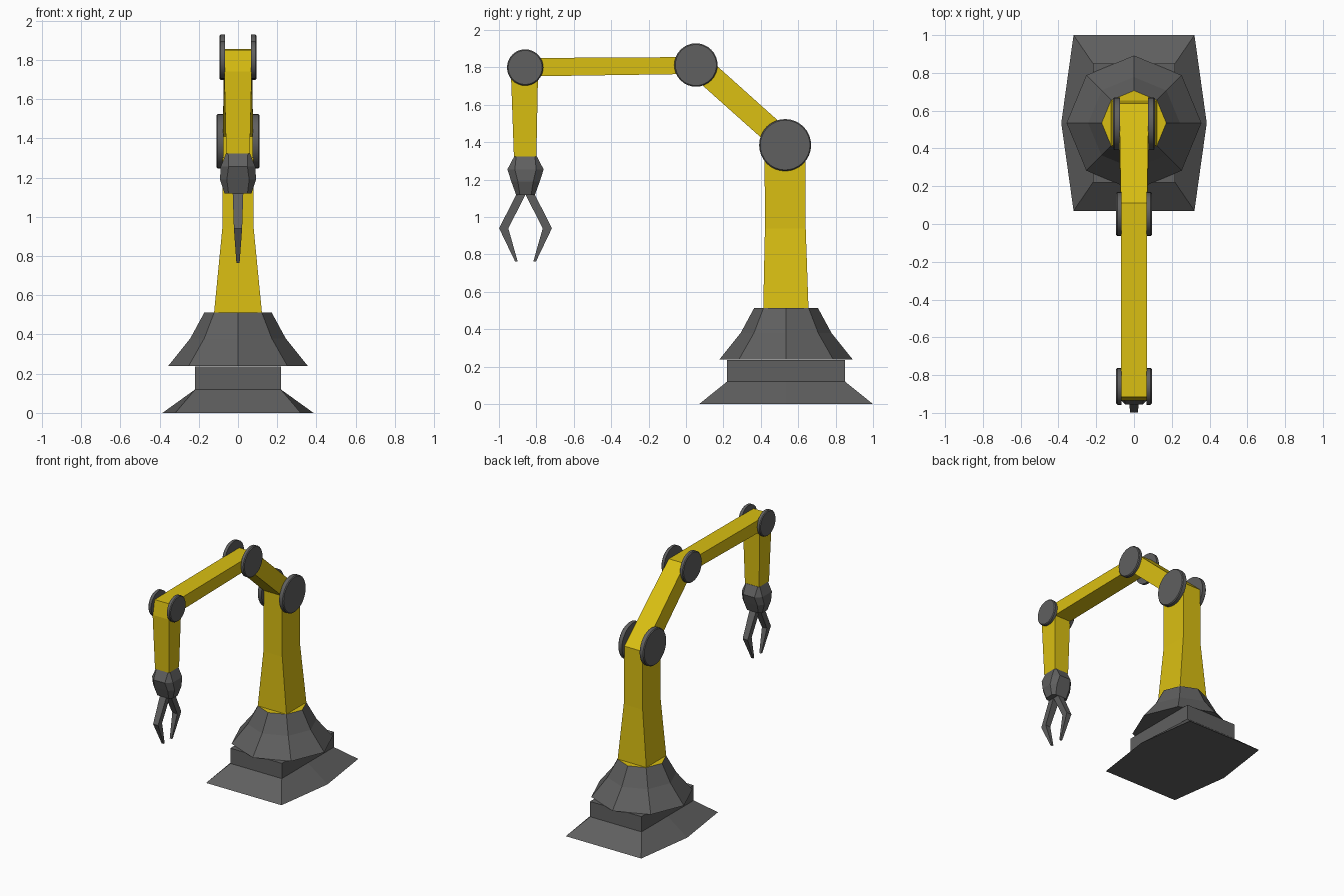
import bpy, bmesh, math

if "Cube" in bpy.data.objects:
    bpy.data.objects.remove(bpy.data.objects["Cube"])


def material(name, rgb):
    m = bpy.data.materials.new(name)
    m.diffuse_color = (*rgb, 1)
    m.use_nodes = True
    m.node_tree.nodes["Principled BSDF"].inputs["Base Color"].default_value = m.diffuse_color
    return m


YELLOW = material("yellow paint", (0.70, 0.52, 0.006))
GREY = material("dark grey metal", (0.115, 0.115, 0.115))


def loft(name, rings, mat):
    """Skin a list of equal-length point rings and cap both ends."""
    bm = bmesh.new()
    vs = [[bm.verts.new(p) for p in r] for r in rings]
    n = len(rings[0])
    for a, b in zip(vs, vs[1:]):
        for i in range(n):
            j = (i + 1) % n
            bm.faces.new((a[i], a[j], b[j], b[i]))
    bm.faces.new(vs[0][::-1])
    bm.faces.new(vs[-1])
    bmesh.ops.recalc_face_normals(bm, faces=bm.faces)
    me = bpy.data.meshes.new(name)
    bm.to_mesh(me)
    bm.free()
    me.materials.append(mat)
    ob = bpy.data.objects.new(name, me)
    bpy.context.collection.objects.link(ob)
    return ob


CY = 0.535    # base centre
GY = -0.858   # gripper centre


# Floor plate: six-sided skirt with a straight block above
def six(corner, mid, hy, z):
    return [(-corner, CY - hy, z), (corner, CY - hy, z), (mid, CY, z),
            (corner, CY + hy, z), (-corner, CY + hy, z), (-mid, CY, z)]


loft("floor_plate", [six(0.32, 0.385, 0.465, 0), six(0.218, 0.218, 0.316, 0.12),
                     six(0.218, 0.218, 0.316, 0.237)], GREY)


# Turret: octagonal stepped cone, its top painted yellow
def octagon(r, z):
    return [(r * math.cos(i * math.pi / 4), CY + r * math.sin(i * math.pi / 4), z)
            for i in range(8)]


turret = loft("turret", [octagon(0.357, 0.238), octagon(0.243, 0.38),
                         octagon(0.171, 0.513)], GREY)
turret.data.materials.append(YELLOW)
for f in turret.data.polygons:
    if f.normal.z > 0.99:
        f.material_index = 1


# Arm: one mitred box section from column to wrist
def section(hx, outer, inner):
    return [(-hx, *outer), (hx, *outer), (hx, *inner), (-hx, *inner)]


loft("arm", [section(0.122, (0.655, 0.511), (0.413, 0.511)),
             section(0.08, (0.64, 0.94), (0.422, 0.94)),
             section(0.078, (0.638, 1.385), (0.42, 1.408)),
             section(0.07, (0.112, 1.856), (0.02, 1.765)),
             section(0.07, (-0.915, 1.85), (-0.79, 1.753)),
             section(0.07, (-0.935, 1.74), (-0.792, 1.72)),
             section(0.06, (-0.92, 1.323), (-0.80, 1.323))], YELLOW)

# Joint discs on both sides of each joint
joints = {"shoulder": (0.53, 1.385, 0.139, 0.075, 0.11),
          "elbow": (0.053, 1.813, 0.116, 0.067, 0.094),
          "wrist": (-0.86, 1.80, 0.097, 0.067, 0.094)}
for name, (y, z, r, x0, x1) in joints.items():
    for side, s in (("right", 1), ("left", -1)):
        def circle(rad, x):
            return [(s * x, y + rad * math.cos(i * math.tau / 32),
                     z + rad * math.sin(i * math.tau / 32)) for i in range(32)]
        ob = loft(f"{name}_disc_{side}",
                  [circle(r, x0), circle(r, x1 - 0.006), circle(r - 0.006, x1)], GREY)
        bpy.context.view_layer.objects.active = ob
        ob.select_set(True)
        bpy.ops.object.shade_smooth_by_angle(angle=math.radians(30))
        ob.select_set(False)


# Palm: chamfered block, widest in the middle
def chamfered(hx, hy, c, z):
    pts = [(hx, -hy + c), (hx, hy - c), (hx - c, hy), (-hx + c, hy),
           (-hx, hy - c), (-hx, -hy + c), (-hx + c, -hy), (hx - c, -hy)]
    return [(x, GY + y, z) for x, y in pts]


loft("palm", [chamfered(0.06, 0.06, 0.01, 1.325), chamfered(0.088, 0.097, 0.04, 1.255),
              chamfered(0.092, 0.076, 0.035, 1.19), chamfered(0.068, 0.05, 0.02, 1.118)], GREY)

# Two bent fingers, thinning towards the tip: (outer y, inner y, z, half width)
finger = [(0.05, 0.0, 1.12, 0.027), (0.141, 0.092, 0.94, 0.021), (0.056, 0.042, 0.763, 0.008)]
for side, s in (("front", -1), ("back", 1)):
    loft(f"finger_{side}", [section(hx, (GY + s * o, z), (GY + s * i, z))
                            for o, i, z, hx in finger], GREY)
